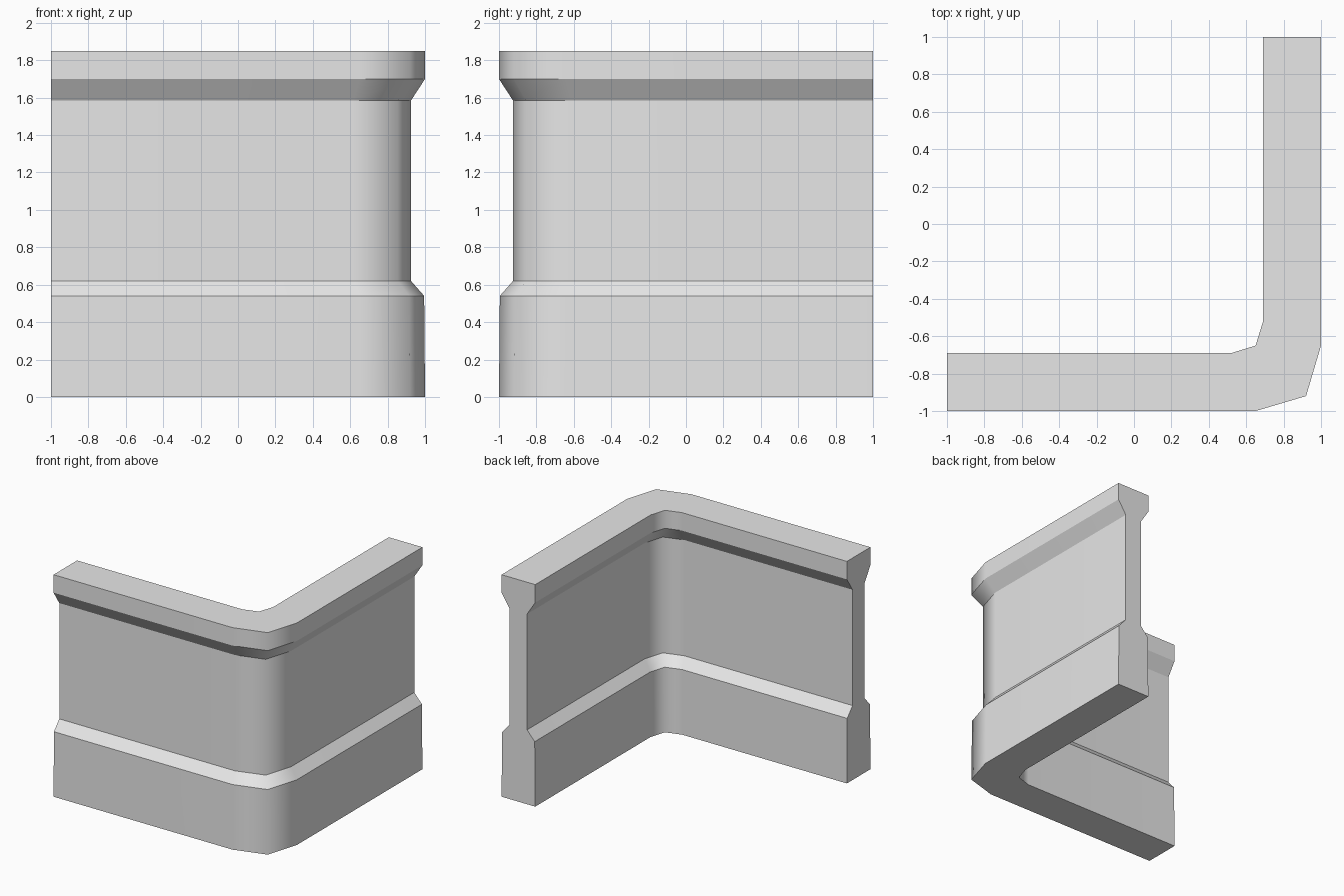
import bpy
import bmesh
from mathutils import Vector

old = bpy.data.objects.get("Cube")
if old:
    bpy.data.objects.remove(old, do_unlink=True)

stone = bpy.data.materials.new("light grey stone")
stone.use_nodes = True
grey = (0.8, 0.8, 0.8, 1)
stone.diffuse_color = grey
stone.node_tree.nodes["Principled BSDF"].inputs["Base Color"].default_value = grey

# Plan of the corner: outer and inner outlines, point by point
OUTER = [(-1, -1), (0.65, -1), (0.92, -0.92), (1, -0.65), (1, 1)]
INNER = [(-1, -0.69), (0.52, -0.69), (0.65, -0.65), (0.69, -0.52), (0.69, 1)]

# Half profile: (inset as a share of the thickness, height)
HALF = [(0, 0), (0.015, 0.54), (0.242, 0.62), (0.242, 1.585), (0, 1.7), (0, 1.85)]
PROFILE = HALF + [(1 - t, z) for t, z in reversed(HALF)]

# Sweep the moulded profile round the corner
bm = bmesh.new()
rings = []
for o, i in zip(OUTER, INNER):
    ring = []
    for t, z in PROFILE:
        p = Vector(o).lerp(Vector(i), t)
        ring.append(bm.verts.new((p.x, p.y, z)))
    rings.append(ring)

n = len(PROFILE)
for a, b in zip(rings, rings[1:]):
    for k in range(n):
        m = (k + 1) % n
        bm.faces.new((a[k], b[k], b[m], a[m]))
caps = [bm.faces.new(rings[0]), bm.faces.new(rings[-1])]
bmesh.ops.recalc_face_normals(bm, faces=bm.faces)

# Round the bend, keep the moulding lines and cut ends crisp
for f in bm.faces:
    f.smooth = True
    f.material_index = 0
for a, b in zip(rings, rings[1:]):
    for k in range(n):
        bm.edges.get((a[k], b[k])).smooth = False
for cap in caps:
    for e in cap.edges:
        e.smooth = False

mesh = bpy.data.meshes.new("corner_wall")
bm.to_mesh(mesh)
bm.free()
mesh.materials.append(stone)
wall = bpy.data.objects.new("corner_wall", mesh)
bpy.context.collection.objects.link(wall)

# Keep the long straight panels evenly shaded
weighted = wall.modifiers.new("panel_normals", "WEIGHTED_NORMAL")
weighted.keep_sharp = True
